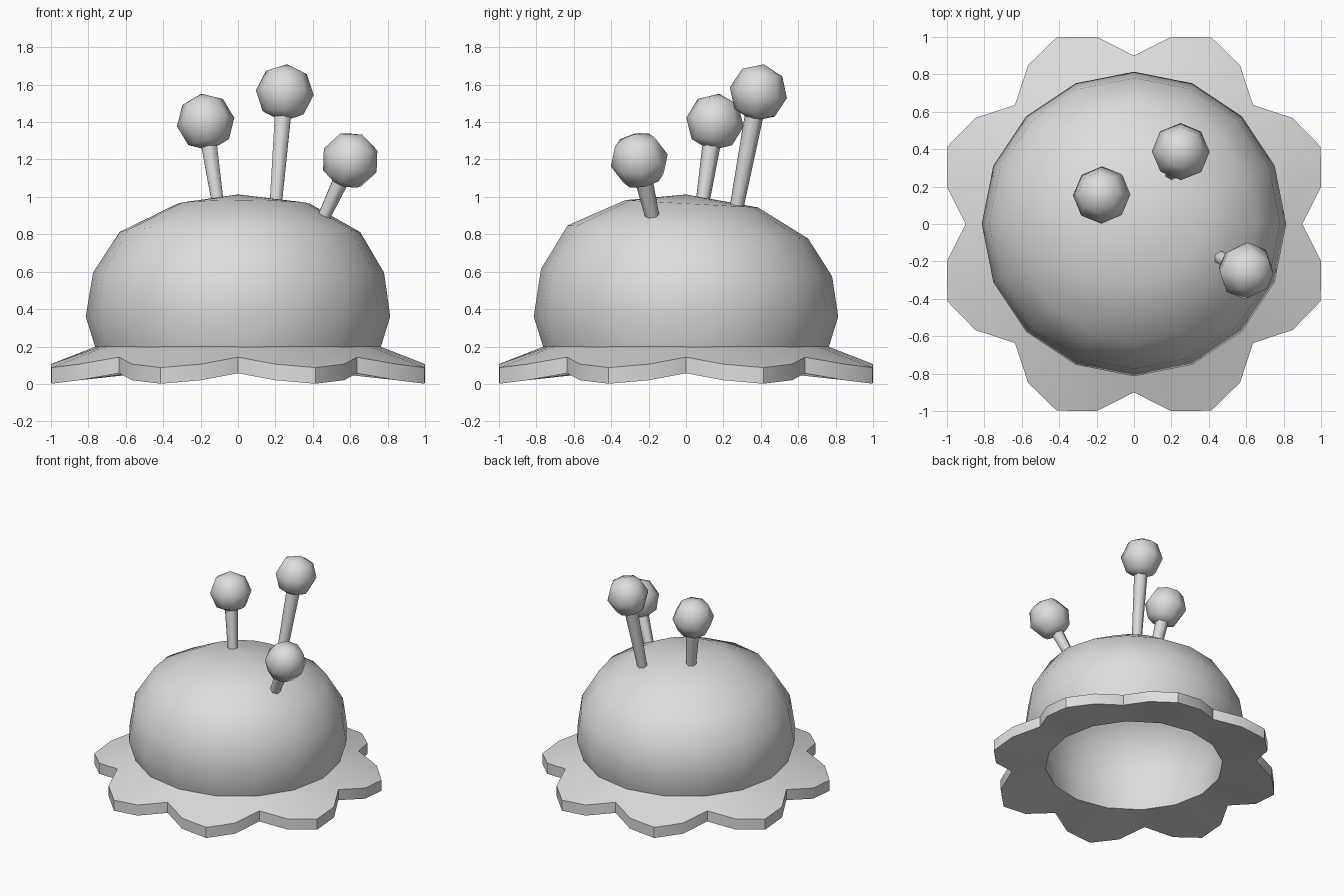
import bpy, bmesh, math
from mathutils import Vector

cube = bpy.data.objects.get("Cube")
if cube:
    bpy.data.objects.remove(cube, do_unlink=True)

grey = bpy.data.materials.new("plain grey")
grey.use_nodes = True
COLOUR = (0.72, 0.72, 0.72, 1)
grey.diffuse_color = COLOUR
grey.node_tree.nodes["Principled BSDF"].inputs["Base Color"].default_value = COLOUR


def finish(bm, name, angle):
    """Turn a bmesh into a shaded object."""
    mesh = bpy.data.meshes.new(name)
    bm.to_mesh(mesh)
    bm.free()
    obj = bpy.data.objects.new(name, mesh)
    bpy.context.collection.objects.link(obj)
    mesh.materials.append(grey)
    bpy.ops.object.select_all(action='DESELECT')
    obj.select_set(True)
    bpy.context.view_layer.objects.active = obj
    bpy.ops.object.shade_smooth_by_angle(angle=math.radians(angle))
    return obj


def ring(bm, count, point):
    return [bm.verts.new(point(i, math.tau * i / count)) for i in range(count)]


def bridge(bm, lower, upper):
    n = len(lower)
    for i in range(n):
        j = (i + 1) % n
        bm.faces.new((lower[i], lower[j], upper[j], upper[i]))


def dome(name, profile, top, inward=False):
    """Stack 16-sided rings (radius, height, lean, shift) and close them at the top."""
    bm = bmesh.new()
    rings = [ring(bm, 16, lambda i, a: (r * math.cos(a) + shift, r * math.sin(a) + shift,
                                        z - lean * r * math.sin(a)))
             for r, z, lean, shift in profile]
    for lower, upper in zip(rings, rings[1:]):
        bridge(bm, lower, upper)
    apex = bm.verts.new((0, 0, top))
    for i in range(16):
        bm.faces.new((rings[-1][i], rings[-1][(i + 1) % 16], apex))
    if inward:
        bmesh.ops.reverse_faces(bm, faces=bm.faces[:])
    finish(bm, name, 80)


# Thick dome, its upper rings leaning slightly to the back
dome("dome", [(0.755, 0.17, 0, 0), (0.814, 0.36, 0, 0), (0.778, 0.595, 0.025, 0.003),
              (0.643, 0.812, 0.055, 0.01), (0.355, 0.963, 0.055, 0.03)], 1.013)
dome("dome_lining", [(0.652, 0.062, 0, 0), (0.69, 0.31, 0, 0), (0.66, 0.51, 0.025, 0),
                     (0.545, 0.695, 0.055, 0.01), (0.305, 0.83, 0.055, 0.025)], 0.87, True)

# Sloping brim with eight petals and an open centre, nearly flat beneath
PETAL = [0.9, 1.02, 1.08, 1.02]
THICK = 0.086


def petal_point(i, a, drop):
    r = PETAL[i % 4]
    return (r * math.cos(a), r * math.sin(a), 0.143 - 0.31 * (r - 0.9) - drop)


def inner_point(i, a, r, z):
    # Odd points sit halfway along the dome's sixteen sides
    if i % 2:
        r *= math.cos(math.pi / 16)
    return (r * math.cos(a), r * math.sin(a), z)


bm = bmesh.new()
outer_low, outer_top = [ring(bm, 32, lambda i, a: petal_point(i, a, d)) for d in (THICK, 0)]
inner_low, inner_top = [ring(bm, 32, lambda i, a: inner_point(i, a, r, z))
                        for r, z in ((0.652, 0.062), (0.755, 0.202))]
bridge(bm, outer_low, outer_top)
bridge(bm, outer_top, inner_top)
bridge(bm, inner_low, outer_low)
finish(bm, "petal_brim", 30)

# Three stalks, each carrying a faceted ball
stalks = {"right": ((-0.11, 0.09, 0.98), (-0.173, 0.155, 1.4)),
          "back": ((0.2, 0.27, 0.94), (0.25, 0.387, 1.557)),
          "left": ((0.45, -0.175, 0.873), (0.6, -0.25, 1.195))}
for side, (base, top) in stalks.items():
    base, top = Vector(base), Vector(top)
    axis = top - base
    turn = Vector((0, 0, 1)).rotation_difference(axis)

    bm = bmesh.new()
    bmesh.ops.create_cone(bm, cap_ends=True, segments=6, radius1=0.037,
                          radius2=0.053, depth=axis.length)
    stalk = finish(bm, side + "_stalk", 65)
    stalk.location = (base + top) / 2

    bm = bmesh.new()
    bmesh.ops.create_uvsphere(bm, u_segments=8, v_segments=4, radius=0.155)
    ball = finish(bm, side + "_ball", 80)
    ball.location = top
    for part in (stalk, ball):
        part.rotation_mode = 'QUATERNION'
        part.rotation_quaternion = turn
